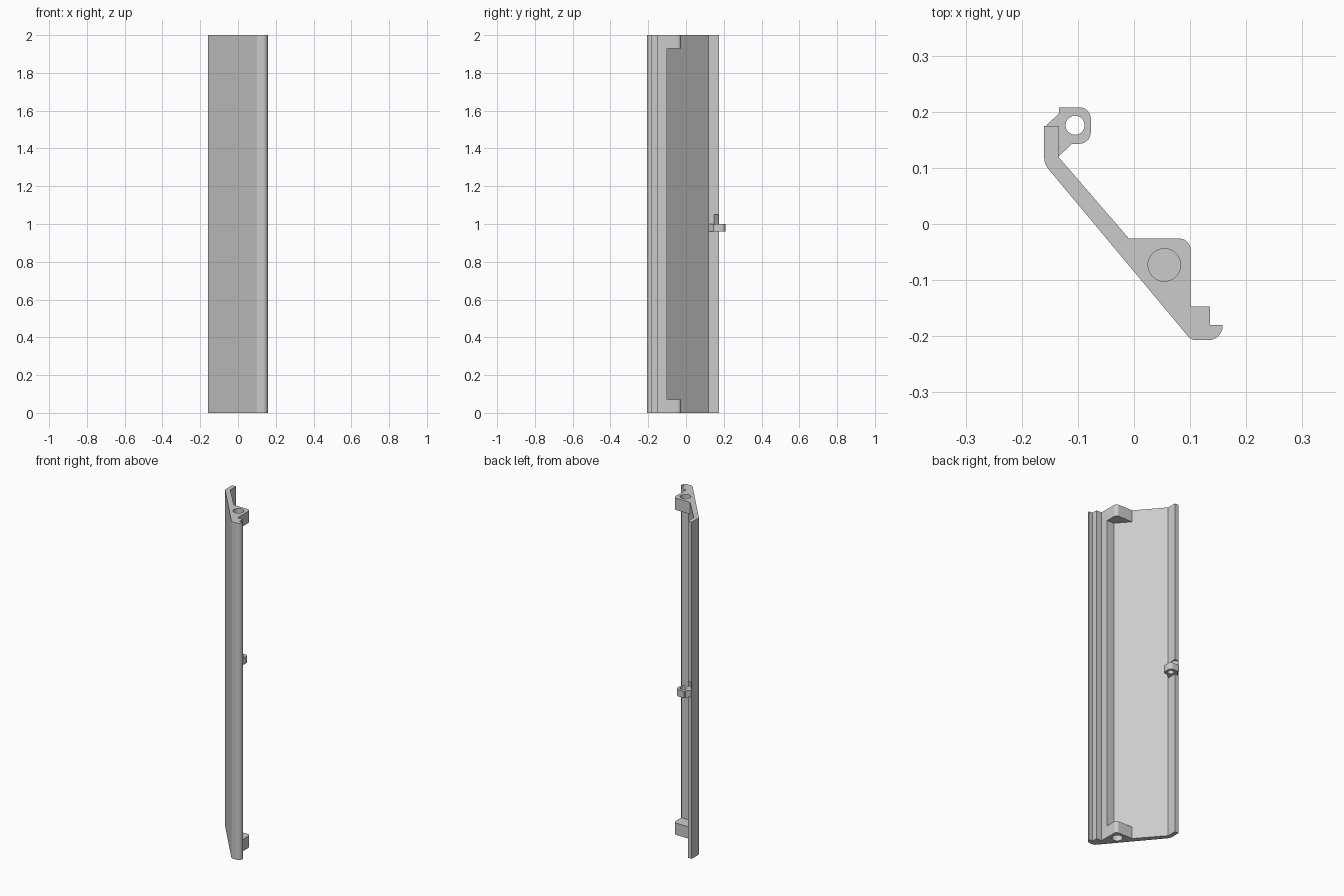
import bpy, bmesh, math
from mathutils import Vector

old = bpy.data.objects.get("Cube")
if old:
    bpy.data.objects.remove(old, do_unlink=True)

grey = bpy.data.materials.new("plain grey")
grey.use_nodes = True
grey.diffuse_color = (0.6, 0.6, 0.6, 1)
grey.node_tree.nodes["Principled BSDF"].inputs["Base Color"].default_value = (0.6, 0.6, 0.6, 1)


def outline(corners, steps=6):
    """Turn (x, y[, radius]) corners into a closed outline with rounded corners."""
    pts = []
    for i, c in enumerate(corners):
        p = Vector(c[:2])
        if len(c) == 2:
            pts.append(p)
            continue
        a = (Vector(corners[i - 1][:2]) - p).normalized()
        b = (Vector(corners[(i + 1) % len(corners)][:2]) - p).normalized()
        half = a.angle(b) / 2
        centre = p + (a + b).normalized() * (c[2] / math.sin(half))
        start = p + a * (c[2] / math.tan(half)) - centre
        end = p + b * (c[2] / math.tan(half)) - centre
        for k in range(steps + 1):
            v = start.lerp(end, k / steps).normalized() * c[2]
            pts.append(centre + v)
    return pts


def circle(x, y, r, n=32):
    return [Vector((x + r * math.cos(math.tau * i / n), y + r * math.sin(math.tau * i / n)))
            for i in range(n)]


def prism(name, pts, z0, z1):
    bm = bmesh.new()
    face = bm.faces.new([bm.verts.new((p.x, p.y, z0)) for p in pts])
    top = bmesh.ops.extrude_face_region(bm, geom=[face])["geom"]
    bmesh.ops.translate(bm, vec=(0, 0, z1 - z0),
                        verts=[v for v in top if isinstance(v, bmesh.types.BMVert)])
    bmesh.ops.recalc_face_normals(bm, faces=bm.faces)
    mesh = bpy.data.meshes.new(name)
    bm.to_mesh(mesh)
    bm.free()
    mesh.materials.append(grey)
    obj = bpy.data.objects.new(name, mesh)
    bpy.context.collection.objects.link(obj)
    return obj


def cut(obj, pts, z0, z1):
    cutter = prism("cutter", pts, z0, z1)
    cutter.hide_render = True
    mod = obj.modifiers.new("cut", 'BOOLEAN')
    mod.operation, mod.solver, mod.object = 'DIFFERENCE', 'EXACT', cutter
    bpy.context.view_layer.objects.active = obj
    bpy.ops.object.modifier_apply(modifier=mod.name)
    bpy.data.objects.remove(cutter, do_unlink=True)


# Long angled panel with lipped front edge and thick end blocks
panel = prism("angled_panel", outline([
    (-0.16, 0.175), (-0.16, 0.107, 0.03), (0.102, -0.207, 0.02), (0.158, -0.207, 0.025),
    (0.158, -0.18), (0.135, -0.18), (0.135, -0.147), (0.101, -0.147),
    (0.101, -0.026, 0.02), (-0.009, -0.026), (-0.135, 0.12), (-0.135, 0.175)]), 0, 2)

# Open the channel between the end blocks
cut(panel, outline([(0.055, -0.1), (0.15, -0.1), (0.15, 0), (-0.0314, 0)]), 0.07, 1.93)

# Blind pin holes in both ends
for z0, z1 in ((-0.05, 0.05), (1.95, 2.05)):
    cut(panel, circle(0.054, -0.073, 0.029), z0, z1)

# Slanted notch in the rear flange above the clip
cut(panel, outline([(-0.135, 0.147), (-0.158, 0.173), (-0.158, 0.2), (-0.12, 0.2), (-0.12, 0.147)]),
    1.0, 1.05)

# Small eyelet clip on the rear flange
clip = prism("eyelet_clip", outline([
    (-0.157, 0.175), (-0.137, 0.175), (-0.137, 0.118), (-0.11, 0.143), (-0.077, 0.143, 0.02),
    (-0.077, 0.208, 0.02), (-0.134, 0.208), (-0.134, 0.197)]), 0.96, 1.0)
cut(clip, circle(-0.105, 0.176, 0.017), 0.9, 1.1)

# Smooth the fillets, keep the edges crisp
for obj in (panel, clip):
    bpy.ops.object.select_all(action='DESELECT')
    obj.select_set(True)
    bpy.context.view_layer.objects.active = obj
    bpy.ops.object.shade_smooth_by_angle(angle=math.radians(25))
